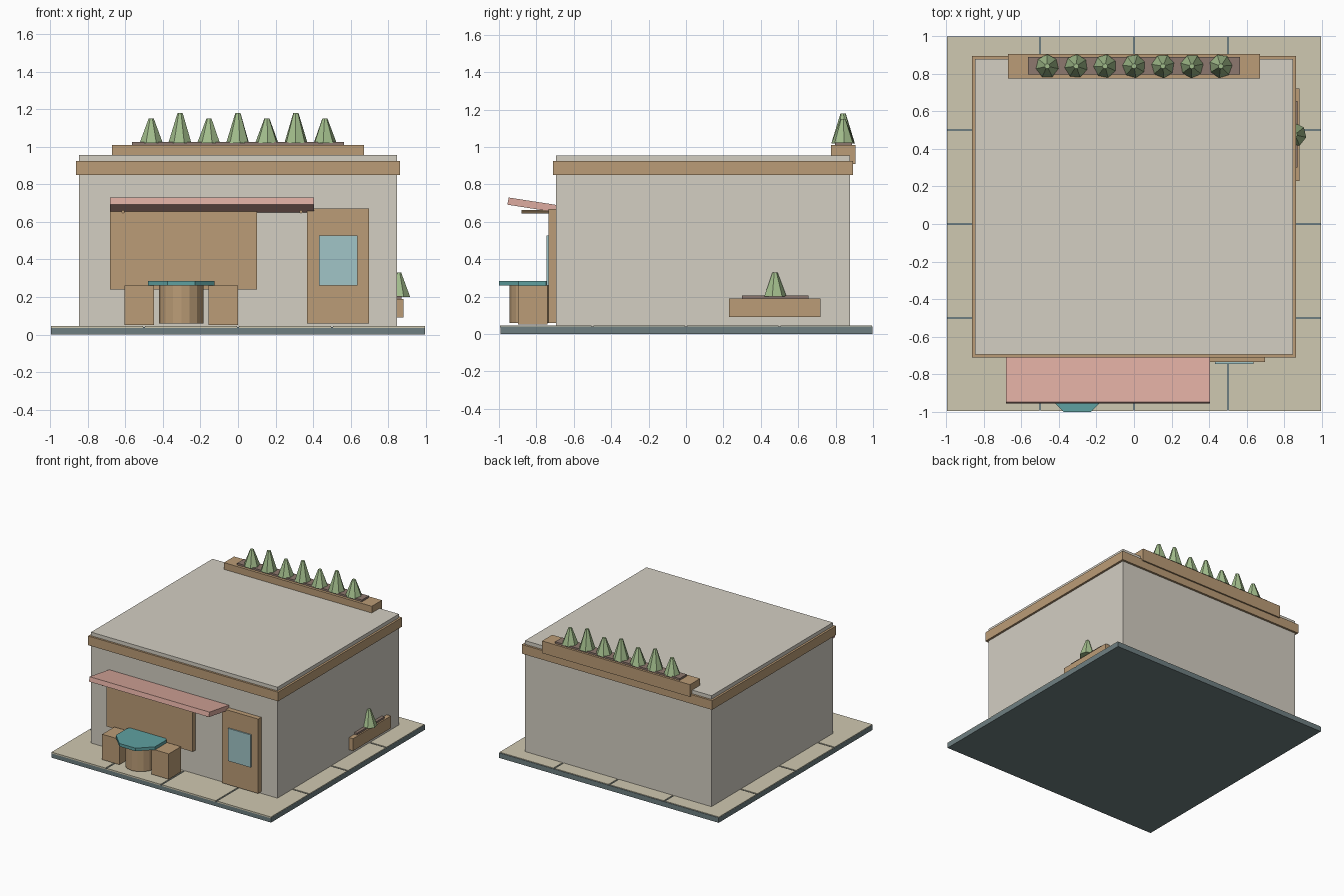
import bpy, bmesh, math

if "Cube" in bpy.data.objects:
    bpy.data.objects.remove(bpy.data.objects["Cube"])


def material(name, r, g, b):
    m = bpy.data.materials.new(name)
    m.diffuse_color = [(c / 255) ** 2.2 for c in (r, g, b)] + [1]
    m.use_nodes = True
    m.node_tree.nodes["Principled BSDF"].inputs["Base Color"].default_value = m.diffuse_color
    return m


WALL = material("plaster", 210, 205, 193)
WOOD = material("wood", 186, 155, 118)
PINK = material("awning_pink", 220, 170, 158)
TEAL = material("teal", 95, 160, 160)
GLASS = material("glass", 160, 195, 198)
GREEN = material("leaf", 160, 187, 138)
SLATE = material("slate", 110, 126, 128)
SAND = material("sand", 206, 199, 175)
SOIL = material("soil", 140, 120, 110)


def finish(name, bm, mat):
    bmesh.ops.recalc_face_normals(bm, faces=bm.faces)
    me = bpy.data.meshes.new(name)
    bm.to_mesh(me)
    bm.free()
    me.materials.append(mat)
    ob = bpy.data.objects.new(name, me)
    bpy.context.collection.objects.link(ob)
    return ob


def box(name, x, y, z, mat):
    """Box from (min, max) pairs."""
    bm = bmesh.new()
    bmesh.ops.create_cube(bm, size=1)
    for v in bm.verts:
        v.co = [a[0] if c < 0 else a[1] for c, a in zip(v.co, (x, y, z))]
    return finish(name, bm, mat)


def cone(name, loc, r1, r2, h, sides, mat, turn=0.0):
    """Upright cone, frustum or cylinder standing on loc."""
    bm = bmesh.new()
    bmesh.ops.create_cone(bm, cap_ends=True, segments=sides,
                          radius1=r1, radius2=r2, depth=h)
    bmesh.ops.translate(bm, verts=bm.verts, vec=(0, 0, h / 2))
    ob = finish(name, bm, mat)
    ob.location = loc
    ob.rotation_euler.z = turn
    return ob


# Paved base: slate slab with sand tiles
box("base_slab", (-.995, .995), (-.993, .998), (0, .041), SLATE)
edges = [-.994, -.5, 0, .5, .994]
for i in range(4):
    for j in range(4):
        gap = .006
        x = (edges[i] + gap * (i > 0), edges[i + 1] - gap * (i < 3))
        y = (edges[j] + gap * (j > 0), edges[j + 1] - gap * (j < 3))
        box("paving_tile", x, y, (.035, .046), SAND)

# Building and roof trim
box("walls", (-.845, .845), (-.695, .877), (.04, .955), WALL)
box("roof_trim", (-.862, .862), (-.711, .894), (.85, .925), WOOD)

# Roof planter with a row of shrubs
box("roof_planter", (-.67, .67), (.775, .906), (.91, 1.01), WOOD)
box("roof_soil", (-.565, .565), (.797, .888), (.97, 1.025), SOIL)
for i in range(7):
    h = .16 if i % 2 else .13
    cone("roof_shrub", ((i - 3) * .154, .84, 1.02), .063, .014, h, 7, GREEN, i * .8)

# Wall planter on the right side
box("side_planter", (.84, .882), (.23, .72), (.09, .19), WOOD)
box("side_soil", (.84, .87), (.3, .655), (.15, .205), SOIL)
cone("side_shrub", (.855, .475, .2), .063, .014, .13, 7, GREEN)

# Shop front: board, door and door window
box("front_board", (-.68, .1), (-.73, -.69), (.24, .665), WOOD)
box("door", (.368, .698), (-.735, -.69), (.06, .67), WOOD)
box("door_window", (.43, .635), (-.745, -.73), (.26, .527), GLASS)

# Sloping awning
bm = bmesh.new()
profile = [(-.955, .692), (-.948, .73), (-.69, .69), (-.69, .65)]
face = bm.faces.new([bm.verts.new((-.682, y, z)) for y, z in profile])
ext = bmesh.ops.extrude_face_region(bm, geom=[face])["geom"]
bmesh.ops.translate(bm, vec=(1.087, 0, 0),
                    verts=[v for v in ext if isinstance(v, bmesh.types.BMVert)])
finish("awning", bm, PINK)
for x in (-.612, .335):
    rod = cone("awning_rod", (x, -.70, .654), .009, .009, .18, 8, WOOD)
    rod.rotation_euler.x = math.pi / 2

# Table and stools
cone("table_leg", (-.302, -.825, .06), .118, .118, .205, 16, WOOD)
cone("table_top", (-.302, -.8225, .26), .1775 / math.cos(math.pi / 8),
     .1775 / math.cos(math.pi / 8), .025, 8, TEAL, math.pi / 8)
for x in (-.525, -.078):
    box("stool", (x - .078, x + .078), (-.897, -.74), (.052, .26), WOOD)
